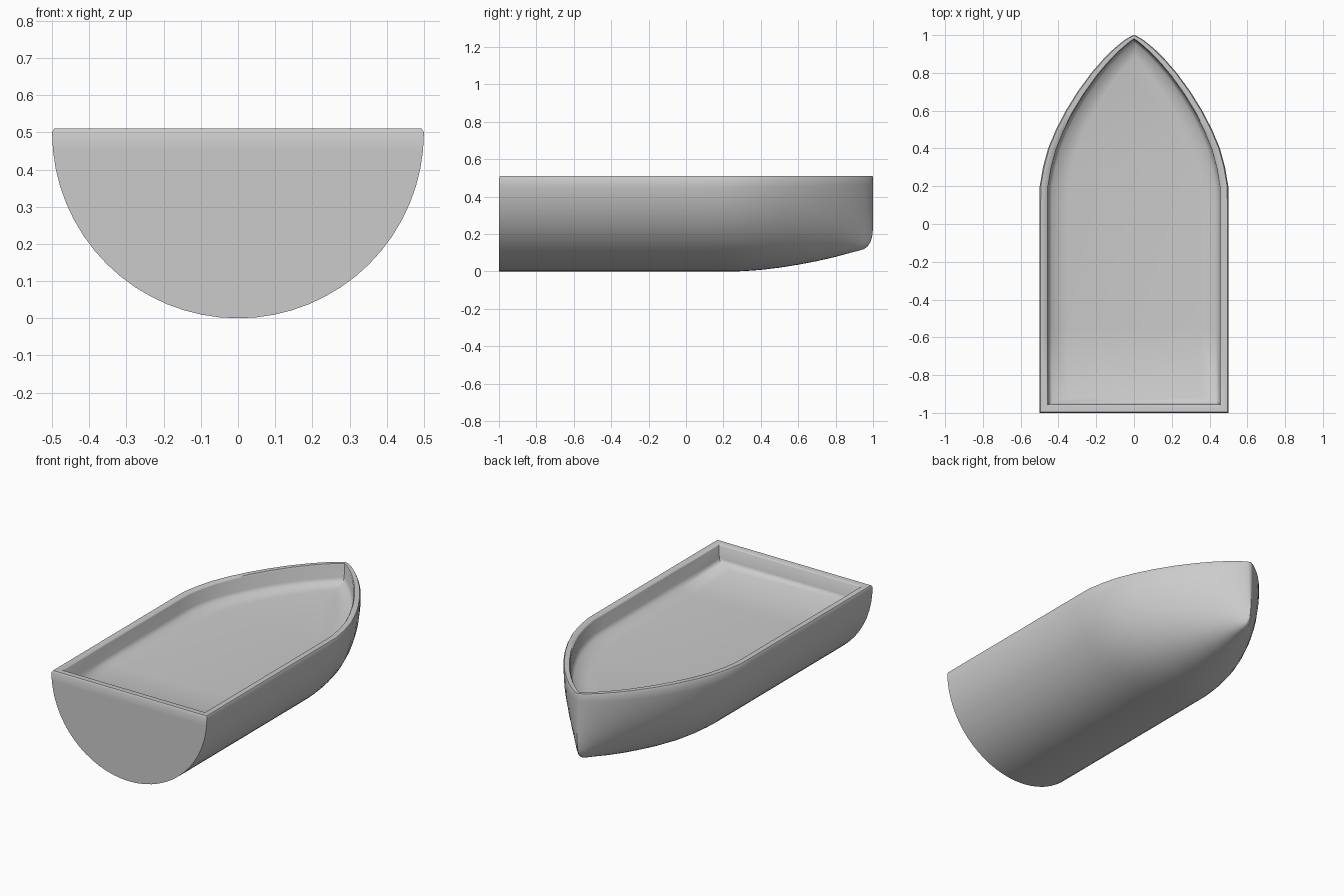
import bpy, bmesh
from math import sin, cos, pi, radians

if "Cube" in bpy.data.objects:
    bpy.data.objects.remove(bpy.data.objects["Cube"])

# hull stations: y, half width at the rim, keel height
STATIONS = [(-1, .5, 0), (-.6, .5, 0), (-.2, .5, 0), (.1, .5, 0), (.2, .499, 0),
            (.3, .482, .001), (.4, .455, .008), (.5, .413, .02), (.6, .361, .036),
            (.7, .299, .055), (.8, .226, .078), (.87, .165, .097), (.92, .115, .11),
            (.95, .08, .119), (.97, .055, .132), (.985, .032, .155),
            (.995, .014, .185), (1, 0, .23)]
RIM = .5
STEPS = 16


def half_width(y):
    for (y0, w0, _), (y1, w1, _) in zip(STATIONS, STATIONS[1:]):
        if y <= y1:
            return w0 + (w1 - w0) * (y - y0) / (y1 - y0)
    return 0


def tip(d):
    # y where the half width has shrunk to d
    for (y0, w0, _), (y1, w1, _) in zip(STATIONS, STATIONS[1:]):
        if w0 > d >= w1:
            return y0 + (y1 - y0) * (w0 - d) / (w0 - w1)


def outline(bm, d, e, z):
    # closed deck outline, inset d at the sides and e at the stern
    half = []
    for y, _, _ in STATIONS:
        if y <= .2:
            yy = .2 + (y - .2) * (1.2 - e) / 1.2
        else:
            yy = .2 + (y - .2) * (tip(d) - .2) / .8
        half.append((max(0, half_width(yy) - d), yy))
    half[-1] = (0, tip(d))
    pts = half + [(-x, y) for x, y in half[-2::-1]]
    return [bm.verts.new((x, y, z)) for x, y in pts]


def bridge(bm, a, b, closed):
    n = len(a)
    for i in range(n if closed else n - 1):
        j = (i + 1) % n
        bm.faces.new((a[i], a[j], b[j], b[i]))


bm = bmesh.new()

# outer hull: elliptical sections lofted from stern to bow
sections = []
for y, w, k in STATIONS:
    angles = [pi / 2 * i / STEPS for i in range(-STEPS, STEPS + 1)]
    sections.append([bm.verts.new((w * sin(a), y, RIM - (RIM - k) * cos(a)))
                     for a in angles])
for a, b in zip(sections, sections[1:]):
    bridge(bm, a, b, False)
bm.faces.new(sections[0])

# rim, inner wall and shallow floor
loops = [outline(bm, *p) for p in (
    (0, 0, RIM), (.006, .006, .51), (.038, .038, .51), (.044, .044, .502),
    (.046, .046, .43), (.065, .06, .407), (.15, .08, .395))]
for a, b in zip(loops, loops[1:]):
    bridge(bm, a, b, True)
bm.faces.new(loops[-1])

bmesh.ops.remove_doubles(bm, verts=bm.verts, dist=.0005)
bmesh.ops.recalc_face_normals(bm, faces=bm.faces)
mesh = bpy.data.meshes.new("boat_hull")
bm.to_mesh(mesh)
bm.free()
hull = bpy.data.objects.new("boat_hull", mesh)
bpy.context.collection.objects.link(hull)
bpy.context.view_layer.objects.active = hull
hull.select_set(True)
bpy.ops.object.shade_smooth_by_angle(angle=radians(55))
